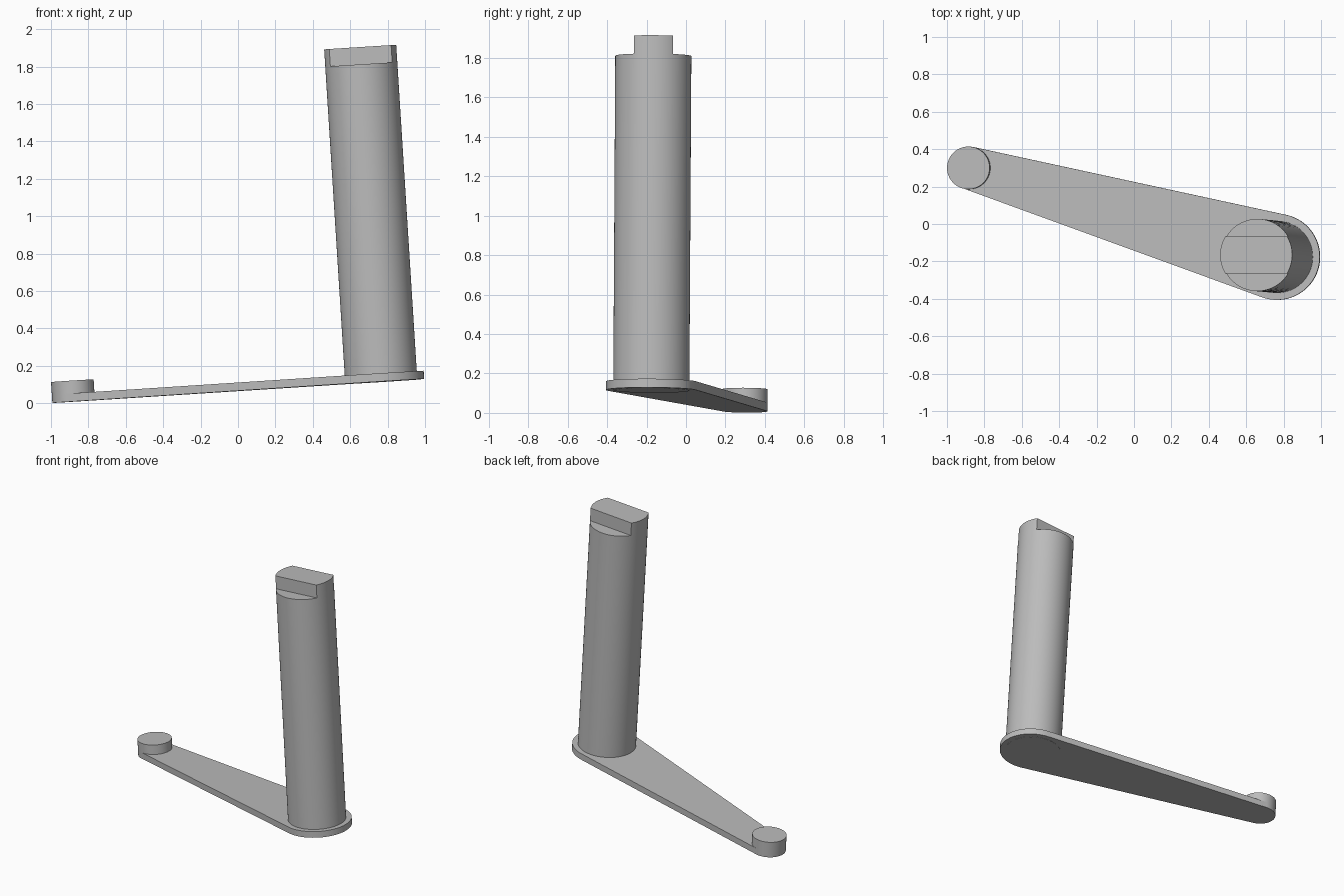
import bpy
import bmesh
from math import acos, atan2, cos, hypot, pi, sin, radians
from mathutils import Matrix, Vector

if "Cube" in bpy.data.objects:
    bpy.data.objects.remove(bpy.data.objects["Cube"])

# Single plain grey finish
grey = bpy.data.materials.new("plain_grey")
grey.use_nodes = True
colour = (0.5, 0.5, 0.5, 1)
grey.diffuse_color = colour
grey.node_tree.nodes["Principled BSDF"].inputs["Base Color"].default_value = colour

# Leaning frame, with its origin under the shaft
up = Vector((-0.063, 0.006, 1)).normalized()
side = up.cross(Vector((1, 0, 0))).normalized()
lean = Matrix((side.cross(up), side, up)).transposed().to_4x4()
frame = Matrix.Translation((0.766, -0.176, 0.115)) @ lean

SHAFT_R, SHAFT_H = 0.193, 1.792
HUB_R, TIP_R = 0.23, 0.114
TIP = (-1.648, 0.476)
PLATE_H, BOSS_H = 0.044, 0.112
TANG_W, TANG_H = 0.198, 0.093


def arc(centre, radius, start, end, steps):
    angles = [start + (end - start) * i / steps for i in range(steps + 1)]
    return [(centre[0] + radius * cos(a), centre[1] + radius * sin(a)) for a in angles]


def circle(centre, radius, steps=96):
    return arc(centre, radius, 0, 2 * pi, steps)[:-1]


def prism(name, outlines, bottom, top):
    """Extrude flat outlines upward in the leaning frame."""
    bm = bmesh.new()
    for outline in outlines:
        face = bm.faces.new([bm.verts.new((x, y, bottom)) for x, y in outline])
        grown = bmesh.ops.extrude_face_region(bm, geom=[face], use_keep_orig=True)
        moved = [v for v in grown["geom"] if isinstance(v, bmesh.types.BMVert)]
        bmesh.ops.translate(bm, verts=moved, vec=(0, 0, top - bottom))
    bmesh.ops.recalc_face_normals(bm, faces=bm.faces)
    mesh = bpy.data.meshes.new(name)
    bm.to_mesh(mesh)
    bm.free()
    mesh.materials.append(grey)
    obj = bpy.data.objects.new(name, mesh)
    obj.matrix_world = frame
    bpy.context.collection.objects.link(obj)
    return obj


def activate(obj):
    bpy.ops.object.select_all(action="DESELECT")
    obj.select_set(True)
    bpy.context.view_layer.objects.active = obj


def smooth(obj):
    activate(obj)
    bpy.ops.object.shade_smooth_by_angle(angle=radians(30))


# Tapered arm: two round ends joined by tangent lines
heading = atan2(TIP[1], TIP[0])
spread = acos((HUB_R - TIP_R) / hypot(*TIP))
hub_end = arc((0, 0), HUB_R, heading + spread, heading + 2 * pi - spread, 56)
tip_end = arc(TIP, TIP_R, heading - spread, heading + spread, 48)
arm = prism("arm_plate", [hub_end + tip_end], 0, PLATE_H)

# Round boss on the narrow end
boss = prism("end_boss", [circle(TIP, TIP_R)], PLATE_H, BOSS_H)

# Shaft passing through the wide end
shaft = prism("shaft", [circle((0, 0), SHAFT_R)], -0.001, SHAFT_H)

# Two shoulders cut away, leaving a flat tang
near, far, reach = TANG_W / 2, 0.4, 0.4
blocks = [[(-reach, s * near), (reach, s * near), (reach, s * far), (-reach, s * far)]
          for s in (-1, 1)]
cutter = prism("shoulder_cutter", blocks, SHAFT_H - TANG_H, SHAFT_H + 0.1)
cutter.hide_render = True
cut = shaft.modifiers.new("shoulders", "BOOLEAN")
cut.operation = "DIFFERENCE"
cut.object = cutter
cut.solver = "EXACT"
activate(shaft)
bpy.ops.object.modifier_apply(modifier=cut.name)
bpy.data.objects.remove(cutter)

for part in (arm, boss, shaft):
    smooth(part)
